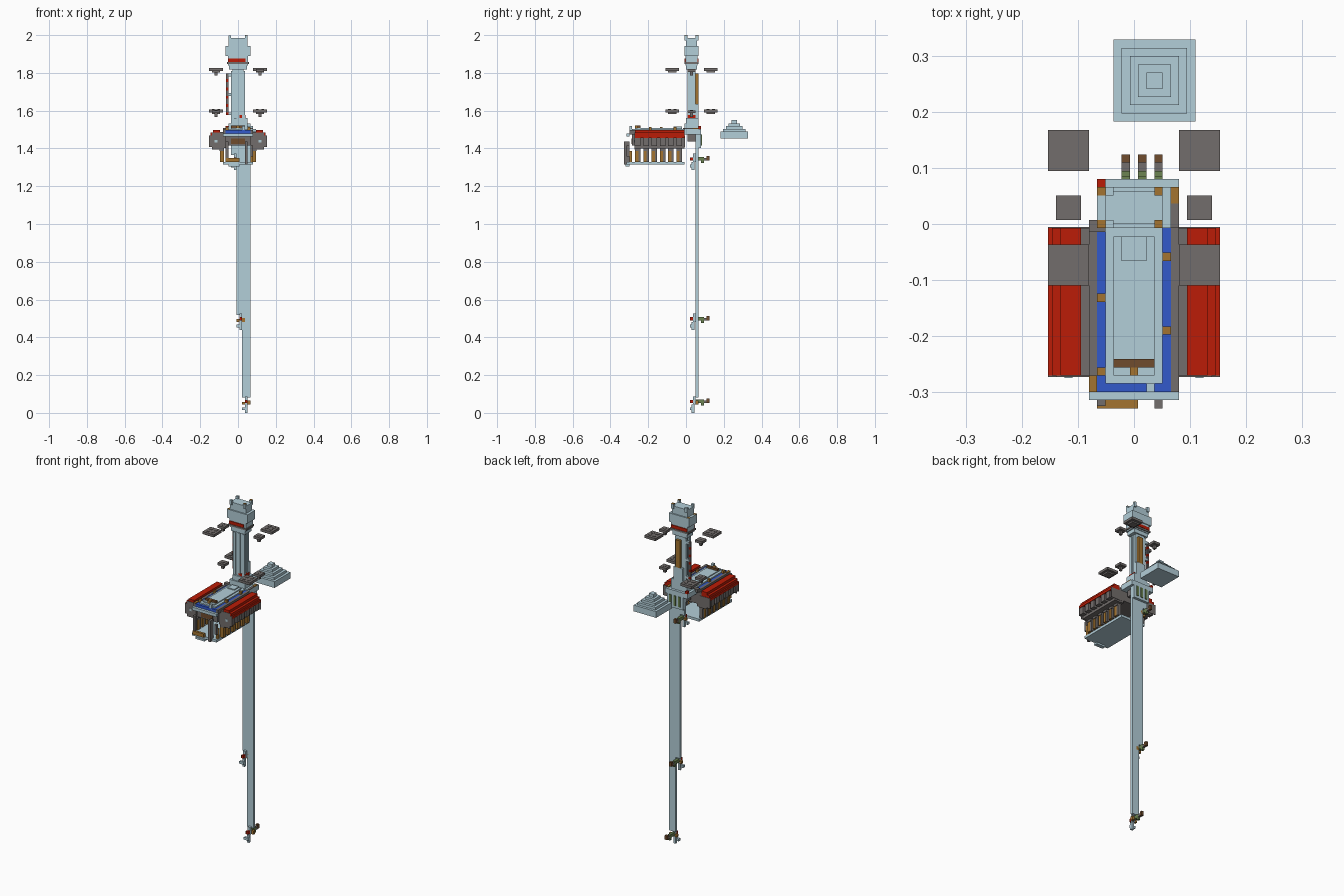
import bpy, bmesh
from mathutils import Matrix, Vector

old = bpy.data.objects.get("Cube")
if old:
    bpy.data.objects.remove(old, do_unlink=True)

V = 2 / 137  # block size; all parts sit on a block grid


def material(name, rgb):
    m = bpy.data.materials.new(name)
    m.use_nodes = True
    col = (*rgb, 1)
    m.diffuse_color = col
    m.node_tree.nodes["Principled BSDF"].inputs["Base Color"].default_value = col
    return m


LIGHT = material("pale_steel", (.45, .62, .69))
GRAY = material("dark_gray", (.17, .155, .15))
RED = material("red", (.5, .012, .002))
BLUE = material("blue", (.032, .1, .6))
GOLD = material("ochre", (.37, .175, .03))
BROWN = material("brown", (.16, .072, .026))
GREEN = material("moss_green", (.15, .23, .085))


def part(name, mat, *boxes, mirror=False):
    """Join blocks given as (left, right, front, back, bottom, top) in grid units."""
    bm = bmesh.new()
    blocks = list(boxes)
    if mirror:
        blocks += [(21 - b[1], 21 - b[0], *b[2:]) for b in boxes]
    for a, b, c, d, e, f in blocks:
        centre = Vector(((a + b) / 2 - 10.5, (c + d) / 2 - 22.5, (e + f) / 2)) * V
        size = Vector((b - a, d - c, f - e)) * V
        bmesh.ops.create_cube(bm, size=1, matrix=Matrix.Translation(centre) @ Matrix.Diagonal((*size, 1)))
    mesh = bpy.data.meshes.new(name)
    bm.to_mesh(mesh)
    bm.free()
    mesh.materials.append(mat)
    obj = bpy.data.objects.new(name, mesh)
    bpy.context.collection.objects.link(obj)
    return obj


# Stepped pyramid floating behind
steps = [(8 + n, 18 - n, 35 + n, 45 - n, 101 + n, 102 + n) for n in range(1, 5)]
part("pyramid", LIGHT, (8, 18, 35, 45, 99.5, 102), *steps, (12, 14, 39, 41, 106, 106.3))


# Floating pads: large square ones on alternating corners, small ones on stems
def large_pad(name, i, j, k):
    part(name, GRAY, (i, i + 5, j, j + 5, k, k + 1), (i + 1, i + 4, j + 1, j + 4, k - .6, k),
         *[(i + a, i + a + 1, j + b, j + b + 1, k + 1, k + 1.15) for a in (1, 3) for b in (1, 3)])


for level, k, left_j, right_j in (("upper", 124, 15, 29), ("lower", 109, 29, 15)):
    large_pad(level + "_right_pad", 0, left_j, k)
    large_pad(level + "_left_pad", 16, right_j, k)
    part(level + "_small_pads", GRAY, (1, 4, 23, 26, k - .3, k + .7), (2, 3, 24, 25, k - 1.7, k + .8),
         mirror=True)

# Tower head
part("head", LIGHT, (7, 14, 22.5, 26.5, 132, 136), (6, 15, 22, 27, 129.5, 133),
     (6.8, 14.2, 22.3, 26.7, 126, 129.5), (7.3, 13.7, 22.5, 26.5, 124.5, 126))
part("head_prongs", LIGHT, *[(i, i + 1, j, j + 1, 135, 136.9) for i in (7, 13) for j in (22, 26)])
part("head_gold_corners", GOLD, *[(i, i + 1, j, j + 1, k, k + .1)
                                  for i, k in ((6, 133), (13, 136.9)) for j in (22, 26)])
part("head_red_band", RED, (6.8, 13.2, 22, 22.3, 127.3, 128.5), (7, 14, 26.7, 27, 127.3, 128.5))
part("head_band_trim", GRAY, (6.5, 14.5, 22, 27, 126.5, 127.2))

# Tower shaft with ribs and trims
part("shaft", LIGHT, (8.5, 12.5, 23.3, 26, 102, 125))
part("shaft_ribs", LIGHT, *[(i, i + 1, j, j + 1, 102, 124) for i in (8, 10, 12) for j in (23, 25)])
part("shaft_back_strip", GOLD, (10, 12, 26, 27, 112, 123))
part("shaft_back_base", LIGHT, (9, 13, 26, 27, 107, 112))
part("side_strip_red", RED, *[(6.2, 7, 25, 26, k, k + 1) for k in range(108, 122, 3)])
part("side_strip_gray", GRAY, *[(6.2, 7, 25, 26, k + 1, k + 3) for k in range(108, 121, 3)])
part("side_strip_ties", LIGHT, *[(7, 8, 25, 26, k, k + 1) for k in (108, 115, 122)])
part("shaft_collar", LIGHT, (8, 14, 22.5, 27, 105, 107), (7, 14, 22, 27, 103, 105))
part("shaft_collar_trim", RED, (10, 13.2, 23, 26, 107, 108))

# Platform under the tower
part("platform", LIGHT, (6, 16, 22, 28, 101, 103))
part("platform_red_corner", RED, (6, 7, 27, 28, 103, 104))
part("platform_side_trim", GOLD, (15, 16, 25, 27, 103, 103.4))
part("platform_side_rails", GRAY, (15, 16, 22, 25, 103, 103.3), (5, 7, 21.5, 23, 102, 103.3))
part("platform_underside", GRAY, (8, 14, 23, 26, 98.5, 101))
part("rear_panel", LIGHT, (8, 15, 27, 28, 96, 101))
part("rear_panel_bars", GREEN, *[(i, i + 1, 28, 28.3, 97, 101) for i in (9, 11, 13)])

# Side pods: stepped red cover over ribbed gray body with flat end caps
part("pod_covers", RED, (0, 4, 4, 22, 99.6, 100.6), (.5, 4, 4, 22, 100.6, 101.6),
     (1.5, 4, 4, 22, 101.6, 102.6), mirror=True)
part("pod_bodies", GRAY, (1.8, 5, 4, 22, 95.8, 99.6), mirror=True)
part("pod_ribs", GRAY, *[(.2, 1.8, j, j + 2, 96.8, 99.6) for j in range(4, 21, 3)], mirror=True)
part("pod_caps", GRAY, (0, 5, 3.85, 4, 96.5, 100.6), (1, 5, 3.85, 4, 95.5, 101.6),
     (0, 5, 22, 22.15, 96.5, 100.6), mirror=True)
part("pod_cap_bolts", LIGHT, (2, 3, 3.7, 3.85, 98, 99), mirror=True)
part("pod_legs", GOLD, *[(4, 5.5, j, j + 1.2, 91, 95) for j in range(4, 21, 3)], mirror=True)
part("pod_leg_tops", GRAY, *[(3.8, 5.5, j, j + 2, 95, 96) for j in range(4, 21, 3)], mirror=True)
part("pod_leg_braces", GRAY, *[(4.2, 5.5, j + 1.2, j + 2, 91, 95) for j in range(4, 21, 3)], mirror=True)
part("side_walls", GRAY, (4, 6, 4, 22, 96, 101.8), (5, 6, 2, 22, 101, 102.6), mirror=True)

# Central hull
part("hull_core", GRAY, (6, 15, 3, 22, 97, 101.3))
part("hull_channel", BLUE, (6, 15, 2, 22, 101.3, 102.5))
part("hull_front_ledge", LIGHT, (5, 16, 1, 2, 100.2, 101.4))
part("hull_deck", LIGHT, (7, 14, 3, 22, 102, 103), (8, 13, 4, 21, 103, 103.4), (9, 12, 18, 21, 103.4, 103.8))
part("deck_brown_bar", BROWN, (8, 13, 5, 6, 103, 104.2))
part("deck_gold_pin", GOLD, (10, 11, 4, 5, 103, 104.2))
part("channel_studs", GOLD, *[(6, 7, j, j + 1, 102, 103.6) for j in (4, 13)],
     *[(14, 15, j, j + 1, 102, 103.6) for j in (9, 18)])
part("rail_corner", GOLD, (5, 6, 2, 4, 102.6, 102.8))
part("deck_front_prong", LIGHT, (12, 13, 2, 3, 102, 104))
part("hull_front_bar", BROWN, (8, 13, 2.7, 3, 97.5, 99.5))

# Bottom slab and front frame
part("bottom_slab", LIGHT, (5, 16, 1, 22, 90, 91))
part("front_post", GRAY, (13, 14, 0, 2, 90, 98.5))
part("front_frame", GOLD, (6, 11, 0, 1, 91, 92.5), (15, 16, 2, 3, 91, 95))
part("front_frame_posts", GRAY, (6, 7, .3, 1.5, 92.5, 98.5), (15, 16, 1, 2, 93, 97))
part("front_foot", LIGHT, (7, 11, .5, 2, 89.3, 90))

# Three hanging strips of growing length, each with a clamp and rear pipe
for name, i, k in (("short", 8, 92), ("middle", 10, 34), ("long", 12, 4)):
    part(name + "_strip", LIGHT, (i, i + 3, 26, 27, k + 1.5, 101))
    part(name + "_clamp", LIGHT, (i + 1, i + 2, 25, 26, k - 1, k + 2), (i, i + 2, 24, 25, k - 3, k - 2),
         (i + 1, i + 2, 24.5, 25.5, k - 4, k - 1))
    part(name + "_clamp_red", RED, (i + 1, i + 2, 24, 25, k - .5, k + .7))
    part(name + "_clamp_pin", GOLD, (i, i + 1, 25, 26, k - 1, k), (i + 2, i + 3, 26, 27, k - 1, k + .5))
    part(name + "_pipe_root", GREEN, (i + 1, i + 2, 26, 29, k - .5, k + .8))
    part(name + "_pipe", GRAY, (i + 1, i + 2, 29, 30, k - .5, k + .5))
    part(name + "_pipe_tip", BROWN, (i + 1, i + 2, 30, 31, k - .5, k + 1.2))
    part(name + "_pipe_fin", GREEN, (i + 1, i + 2, 28, 29, k - 1.4, k - .5))
